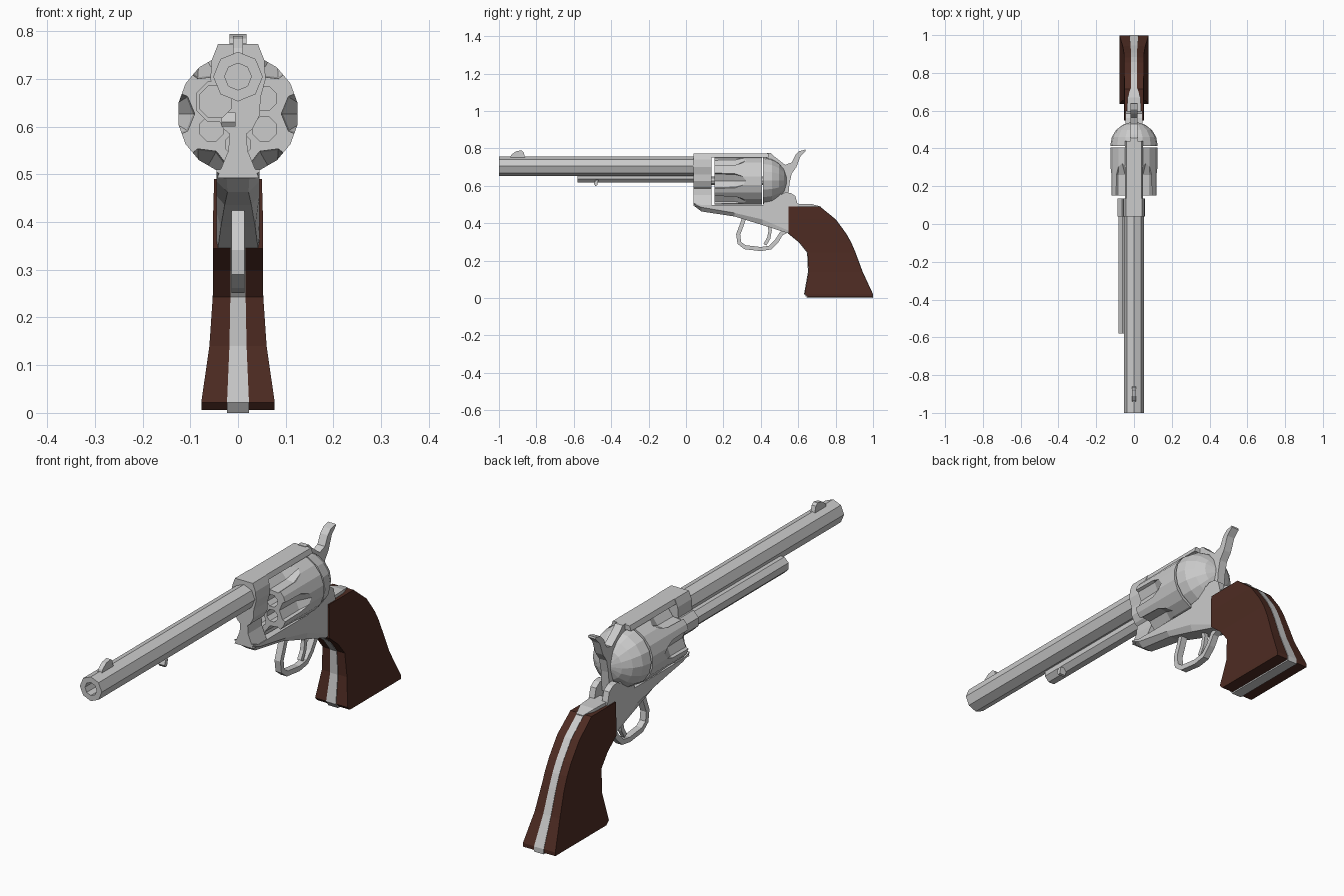
import bpy, bmesh, math
from mathutils import Vector

if "Cube" in bpy.data.objects:
    bpy.data.objects.remove(bpy.data.objects["Cube"])


def material(name, rgb):
    m = bpy.data.materials.new(name)
    m.diffuse_color = (*rgb, 1)
    m.use_nodes = True
    m.node_tree.nodes["Principled BSDF"].inputs["Base Color"].default_value = m.diffuse_color
    return m


STEEL = material("steel", (0.60, 0.60, 0.60))
WOOD = material("dark_wood", (0.075, 0.024, 0.016))


def finish(name, bm, mat=STEEL):
    bmesh.ops.remove_doubles(bm, verts=bm.verts, dist=1e-5)
    bmesh.ops.recalc_face_normals(bm, faces=bm.faces)
    me = bpy.data.meshes.new(name)
    bm.to_mesh(me)
    bm.free()
    me.materials.append(mat)
    ob = bpy.data.objects.new(name, me)
    bpy.context.collection.objects.link(ob)
    return ob


def bridge(bm, rings, caps=True):
    """Join equal-length closed rings of points with quads."""
    vs = [[bm.verts.new(p) for p in r] for r in rings]
    n = len(vs[0])
    for a, b in zip(vs, vs[1:]):
        for i in range(n):
            bm.faces.new((a[i], a[(i + 1) % n], b[(i + 1) % n], b[i]))
    if caps:
        bm.faces.new(vs[0])
        bm.faces.new(vs[-1])


def loft(name, rings, mat=STEEL):
    bm = bmesh.new()
    bridge(bm, rings)
    return finish(name, bm, mat)


def side_prism(name, pts, x0, x1):
    """Extrude a (y, z) outline across x."""
    return loft(name, [[(x, y, z) for y, z in pts] for x in (x0, x1)])


def front_prism(name, pts, y0, y1):
    """Extrude an (x, z) outline along y."""
    return loft(name, [[(x, y, z) for x, z in pts] for y in (y0, y1)])


def ring(cx, cz, r, y, n, turn=0):
    return [(cx + r * math.cos(turn + 2 * math.pi * i / n), y,
             cz + r * math.sin(turn + 2 * math.pi * i / n)) for i in range(n)]


def lathe(name, cx, cz, profile, n, turn=0):
    """Turn (radius, y) stations about an axis along y."""
    return loft(name, [ring(cx, cz, r, y, n, turn) for r, y in profile])


# Barrel with open bore
lathe("barrel", 0, 0.705,
      [(0.028, -0.7), (0.028, -1), (0.052, -1), (0.052, 0.05)], 8)

# Front sight
side_prism("front_sight", [(-0.94, 0.75), (-0.935, 0.765), (-0.91, 0.784), (-0.88, 0.79),
                           (-0.868, 0.78), (-0.86, 0.75)], -0.01, 0.01)

# Ejector housing, its collar and the rod tab
lathe("ejector_housing", -0.048, 0.652, [(0.037, -0.58), (0.037, 0.05)], 8, math.pi / 8)
lathe("ejector_collar", -0.046, 0.652, [(0.046, 0.04), (0.046, 0.135)], 8, math.pi / 8)
side_prism("ejector_tab", [(-0.485, 0.63), (-0.492, 0.61), (-0.485, 0.6),
                           (-0.475, 0.602), (-0.468, 0.63)], -0.035, -0.005)

# Front column of the frame
half = [(0.042, 0.773), (0.055, 0.74), (0.058, 0.70), (0.047, 0.66), (0.046, 0.625),
        (0.03, 0.595), (0.018, 0.585), (0.02, 0.55), (0.044, 0.492)]
front_prism("frame_front", half + [(-x, z) for x, z in reversed(half)], 0.04, 0.135)

# Top strap
front_prism("top_strap", [(-0.047, 0.752), (-0.04, 0.773), (0.04, 0.773), (0.047, 0.752)],
            0.04, 0.44)

# Lower frame with chamfered belly: y, top, chamfer, bottom, bottom half width
rings = []
for y, t, c, b, w in [(0.04, 0.51, 0.505, 0.495, 0.024), (0.083, 0.497, 0.485, 0.463, 0.022),
                      (0.26, 0.497, 0.455, 0.436, 0.028), (0.41, 0.497, 0.42, 0.39, 0.036),
                      (0.55, 0.49, 0.36, 0.345, 0.042)]:
    rings.append([(-0.045, y, t), (0.045, y, t), (0.045, y, c), (w, y, b),
                  (-w, y, b), (-0.045, y, c)])
loft("lower_frame", rings)

# Rear of the frame and the two ears beside the hammer
side_prism("frame_rear", [(0.415, 0.48), (0.415, 0.60), (0.48, 0.60), (0.53, 0.52), (0.552, 0.48)],
           -0.045, 0.045)
for side in (-1, 1):
    side_prism("frame_ear", [(0.47, 0.49), (0.50, 0.55), (0.53, 0.565), (0.56, 0.562),
                             (0.585, 0.545), (0.597, 0.50), (0.597, 0.485)],
               side * 0.018, side * 0.045)

# Recoil shield: half dome behind the cylinder
dome = [(0.125, 0.413)]
for i in range(5):
    a = math.radians(i * 20)
    dome.append((0.125 * math.cos(a), 0.418 + 0.122 * math.sin(a)))
dome.append((0.004, 0.54))
lathe("recoil_shield", 0, 0.628, dome, 16)

# Revolving cylinder with chambers and flutes
drum = lathe("cylinder", 0, 0.627, [(0.127, 0.152), (0.127, 0.405)], 18, math.radians(10))
bm = bmesh.new()
for k in range(6):
    a = math.radians(30 + 60 * k)
    cx, cz = 0.064 * math.cos(a), 0.627 + 0.064 * math.sin(a)
    bridge(bm, [ring(cx, cz, 0.027, y, 8, math.pi / 8) for y in (0.13, 0.39)])
    a = math.radians(60 * k)
    c, s = math.cos(a), math.sin(a)
    bridge(bm, [ring(d * c, 0.627 + d * s, r, y, 8, a)
                for d, r, y in ((0.142, 0.052, 0.13), (0.142, 0.048, 0.26), (0.152, 0.028, 0.32))])
cutter = finish("cylinder_cutter", bm)
cutter.hide_render = True
mod = drum.modifiers.new("cuts", 'BOOLEAN')
mod.object = cutter
mod.operation = 'DIFFERENCE'
mod.solver = 'EXACT'
dg = bpy.context.evaluated_depsgraph_get()
drum_mesh = bpy.data.meshes.new_from_object(drum.evaluated_get(dg))
drum.modifiers.clear()
drum.data = drum_mesh
bpy.data.objects.remove(cutter)

# Axle pin through the cylinder
lathe("cylinder_pin", 0, 0.627, [(0.022, 0.10), (0.022, 0.43)], 8)

# Hammer with curved spur
side_prism("hammer", [(0.43, 0.70), (0.432, 0.775), (0.455, 0.775), (0.475, 0.755), (0.53, 0.712),
                      (0.565, 0.725), (0.585, 0.765), (0.605, 0.785), (0.638, 0.794),
                      (0.64, 0.786), (0.612, 0.758), (0.59, 0.70), (0.565, 0.665),
                      (0.553, 0.61), (0.545, 0.52), (0.48, 0.52)], -0.018, 0.018)


def band(name, path, thick, w):
    """Rectangular strip swept along a (y, z) path."""
    pts = [Vector(p) for p in path]
    rings = []
    for i, p in enumerate(pts):
        d = (pts[min(i + 1, len(pts) - 1)] - pts[max(i - 1, 0)]).normalized()
        n = Vector((-d.y, d.x)) * thick / 2
        a, b = p + n, p - n
        rings.append([(-w, *a), (w, *a), (w, *b), (-w, *b)])
    return loft(name, rings)


# Trigger guard and trigger
band("trigger_guard", [(0.315, 0.44), (0.298, 0.39), (0.279, 0.34), (0.285, 0.295), (0.315, 0.272),
                       (0.40, 0.262), (0.45, 0.27), (0.485, 0.305), (0.51, 0.345), (0.55, 0.365)],
     0.022, 0.014)
band("trigger", [(0.44, 0.41), (0.45, 0.36), (0.442, 0.32), (0.422, 0.285)], 0.018, 0.009)

# Grip rows: front y, back y, z, wood half width, strap half width
GRIP = [(0.548, 0.714, 0.490, 0.050, 0.016), (0.548, 0.800, 0.420, 0.052, 0.016),
        (0.548, 0.855, 0.345, 0.052, 0.016), (0.607, 0.882, 0.297, 0.052, 0.016),
        (0.650, 0.905, 0.243, 0.053, 0.016), (0.655, 0.943, 0.140, 0.060, 0.018),
        (0.634, 0.998, 0.022, 0.077, 0.023), (0.650, 0.998, 0.006, 0.077, 0.023)]


def grip(name, rows, mat):
    return loft(name, [[(-w, f, z), (w, f, z), (w, b, z), (-w, b, z)]
                       for f, b, z, w in rows], mat)


grip("wooden_grip", [(f, b, z, w) for f, b, z, w, s in GRIP], WOOD)
straps = [(f - 0.003, b + 0.002, z, s) for f, b, z, w, s in GRIP]
f, b, z, s = straps[-1]
straps[-1] = (f, b, 0.0, s)
grip("grip_strap", straps, STEEL)

# Backstrap plate on top of the grip
front = [(-0.04, 0.56, 0.48), (0.04, 0.56, 0.48), (0.04, 0.56, 0.505), (-0.04, 0.56, 0.505)]
mid = [(x * 0.85, 0.67, z - 0.002) for x, y, z in front]
back = [(x * 0.4, 0.722, min(z, 0.489)) for x, y, z in front]
loft("backstrap", [front, mid, back])
